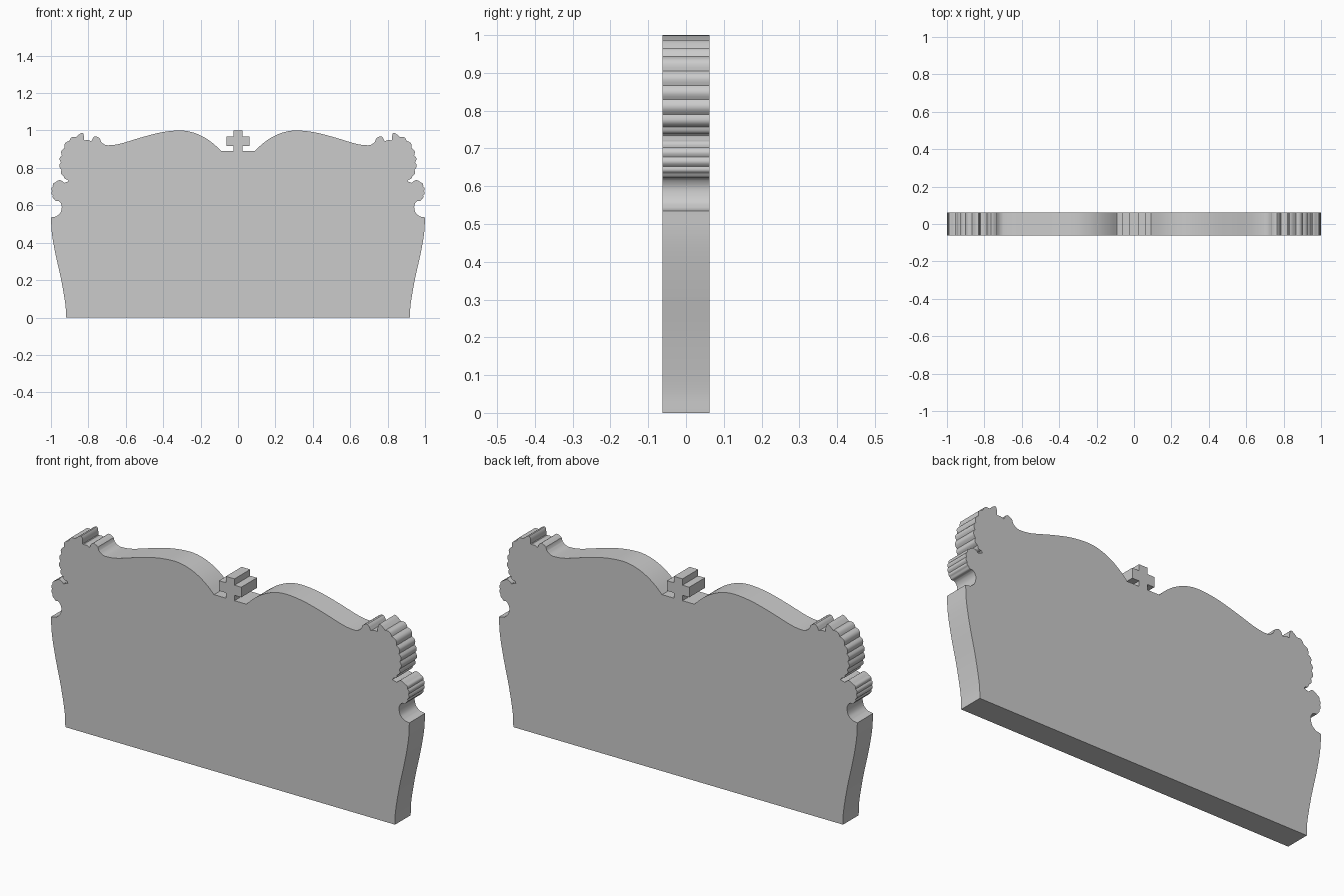
import bpy, bmesh, math
from mathutils import Vector

if "Cube" in bpy.data.objects:
    bpy.data.objects.remove(bpy.data.objects["Cube"])

HALF_DEPTH = 0.0625


def spline(pts, steps=6):
    """Smooth curve through the given points."""
    p = [Vector(q) for q in pts]
    p = [2 * p[0] - p[1]] + p + [2 * p[-1] - p[-2]]
    out = []
    for a, b, c, d in zip(p, p[1:], p[2:], p[3:]):
        for i in range(steps):
            t = i / steps
            out.append(0.5 * (2 * b + (c - a) * t + (2 * a - 5 * b + 4 * c - d) * t * t
                              + (3 * b - a - 3 * c + d) * t ** 3))
    return out + [p[-2]]


def scallops(pts, bulge=0.3, steps=6):
    """Row of outward bumps between cusp points."""
    out = []
    for a, b in zip(pts, pts[1:]):
        a, b = Vector(a), Vector(b)
        d = b - a
        normal = Vector((d.y, -d.x))
        out += [a + d * (i / steps) + normal * bulge * math.sin(math.pi * i / steps)
                for i in range(steps)]
    return out + [Vector(pts[-1])]


# Right half of the outline, from the foot up and over to the cross
half = []
half += spline([(0.92, 0), (0.923, 0.07), (0.945, 0.2), (0.976, 0.34), (0.995, 0.45), (1.0, 0.535)])
# hollow below the curl
half += spline([(0.972, 0.54), (0.95, 0.56), (0.942, 0.592), (0.95, 0.615), (0.962, 0.624)], 4)
# small scalloped curl
half += scallops([(0.965, 0.624), (0.983, 0.634), (0.99, 0.652), (0.994, 0.677),
                  (0.99, 0.702), (0.978, 0.722)], 0.25)
half += scallops([(0.975, 0.724), (0.93, 0.72)], 0.28)
half += [Vector((0.905, 0.728))]
# large shell
half += scallops([(0.912, 0.738), (0.932, 0.757), (0.944, 0.79), (0.947, 0.83), (0.942, 0.867),
                  (0.928, 0.905), (0.902, 0.944), (0.865, 0.965)], 0.25)
half += scallops([(0.863, 0.967), (0.823, 0.95)], 0.72)
half += scallops([(0.82, 0.947), (0.785, 0.942)], 0.12)
half += scallops([(0.783, 0.945), (0.738, 0.957)], 0.4)
# sweeping crest
half += spline([(0.733, 0.94), (0.715, 0.926), (0.69, 0.921), (0.63, 0.929), (0.52, 0.962),
                (0.41, 0.99), (0.31, 1.0), (0.24, 0.989), (0.18, 0.963), (0.13, 0.928), (0.09, 0.89)])
# cross
half += [Vector(q) for q in [(0.024, 0.89), (0.024, 0.917), (0.062, 0.917), (0.062, 0.968),
                             (0.024, 0.968), (0.024, 1.0)]]

outline = half + [Vector((-p.x, p.y)) for p in reversed(half)]

# Extrude the outline into the board
bm = bmesh.new()
face = bm.faces.new([bm.verts.new((p.x, -HALF_DEPTH, p.y)) for p in outline])
res = bmesh.ops.extrude_face_region(bm, geom=[face], use_keep_orig=True)
verts = [g for g in res["geom"] if isinstance(g, bmesh.types.BMVert)]
bmesh.ops.translate(bm, verts=verts, vec=(0, 2 * HALF_DEPTH, 0))
bmesh.ops.recalc_face_normals(bm, faces=bm.faces)
mesh = bpy.data.meshes.new("headboard")
bm.to_mesh(mesh)
bm.free()

board = bpy.data.objects.new("headboard", mesh)
bpy.context.collection.objects.link(board)
grey = bpy.data.materials.new("light grey")
grey.diffuse_color = (0.6, 0.6, 0.6, 1)
grey.use_nodes = True
grey.node_tree.nodes["Principled BSDF"].inputs["Base Color"].default_value = grey.diffuse_color
mesh.materials.append(grey)

bpy.context.view_layer.objects.active = board
board.select_set(True)
bpy.ops.object.shade_smooth_by_angle(angle=math.radians(35))
